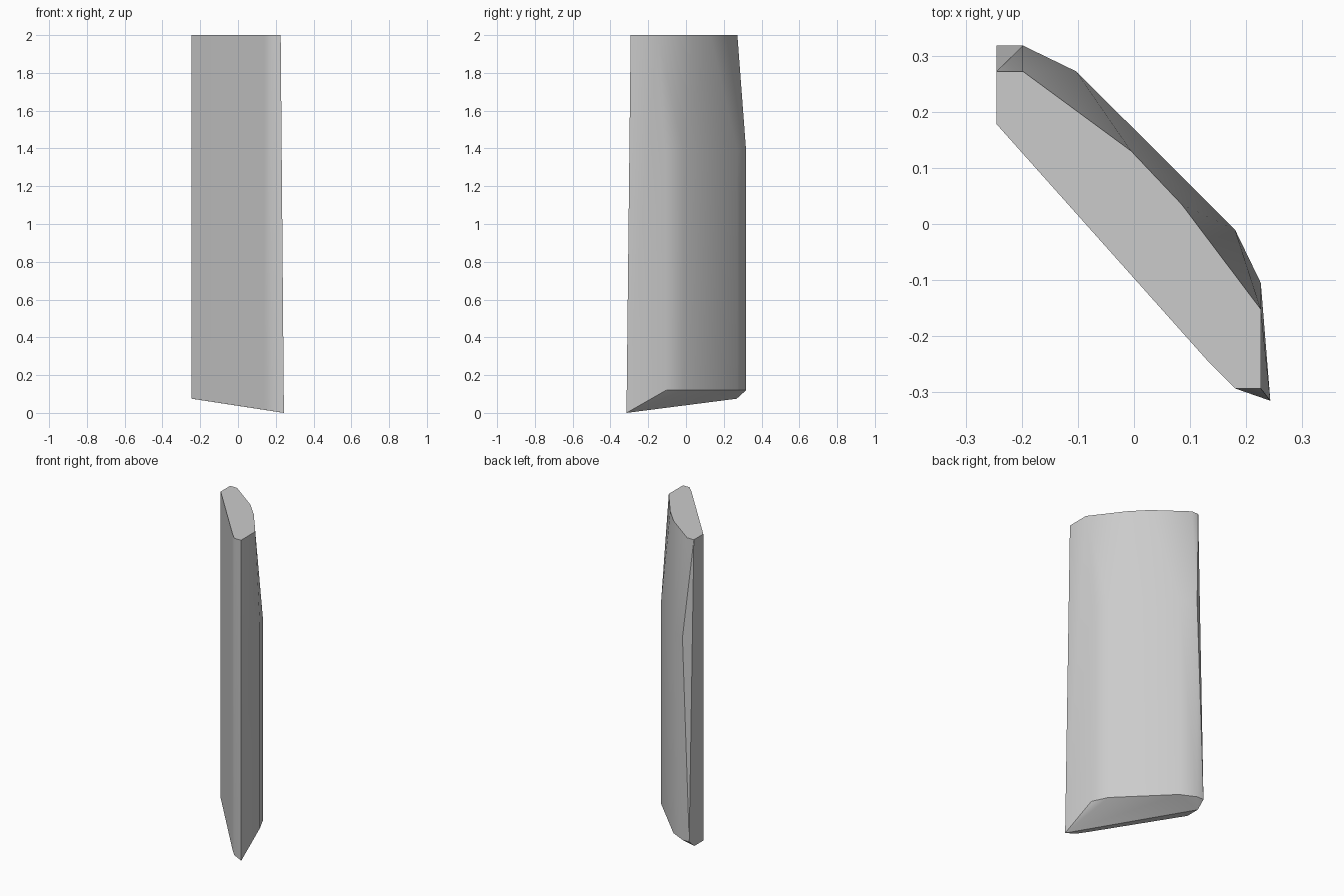
import bpy, bmesh, math

cube = bpy.data.objects.get("Cube")
if cube:
    bpy.data.objects.remove(cube, do_unlink=True)

# Plain grey material
grey = bpy.data.materials.new("plain_grey")
grey.use_nodes = True
colour = (0.6, 0.6, 0.6, 1)
grey.diffuse_color = colour
grey.node_tree.nodes["Principled BSDF"].inputs["Base Color"].default_value = colour

# Flat front edge, shared by the top and bottom ends
front = [(-0.245, 0.178), (0.135, -0.248), (0.18, -0.293)]
# Narrower back outline at the top end
top_back = [(-0.245, 0.272), (-0.198, 0.272), (-0.005, 0.13),
            (0.085, 0.035), (0.226, -0.152), (0.226, -0.293)]
# Full back bulge along the body
bulge = [(-0.198, 0.318), (-0.103, 0.272), (0.18, -0.01), (0.226, -0.105)]
tip = (0.243, -0.315, 0)

points = [(x, y, 2) for x, y in front + top_back]
points += [(x, y, z) for x, y in bulge for z in (0.12, 1.39)]
points += [(x, y, 0.154 * (tip[0] - x)) for x, y in front]
points += [(-0.245, 0.318, 0.12), (-0.245, 0.268, 0.075), tip]

# Slab body: a convex shell around the sections, with flat areas merged
bm = bmesh.new()
for p in points:
    bm.verts.new(p)
bmesh.ops.convex_hull(bm, input=bm.verts[:])
bmesh.ops.delete(bm, geom=[v for v in bm.verts if not v.link_faces], context='VERTS')
bmesh.ops.dissolve_limit(bm, angle_limit=math.radians(0.5),
                         verts=bm.verts[:], edges=bm.edges[:])
bmesh.ops.recalc_face_normals(bm, faces=bm.faces[:])
mesh = bpy.data.meshes.new("slab_body")
bm.to_mesh(mesh)
bm.free()
mesh.materials.append(grey)
slab = bpy.data.objects.new("slab_body", mesh)
bpy.context.collection.objects.link(slab)

# Soft back bulge, crisp rims
bpy.ops.object.select_all(action='DESELECT')
slab.select_set(True)
bpy.context.view_layer.objects.active = slab
bpy.ops.object.shade_smooth_by_angle(angle=math.radians(30))
